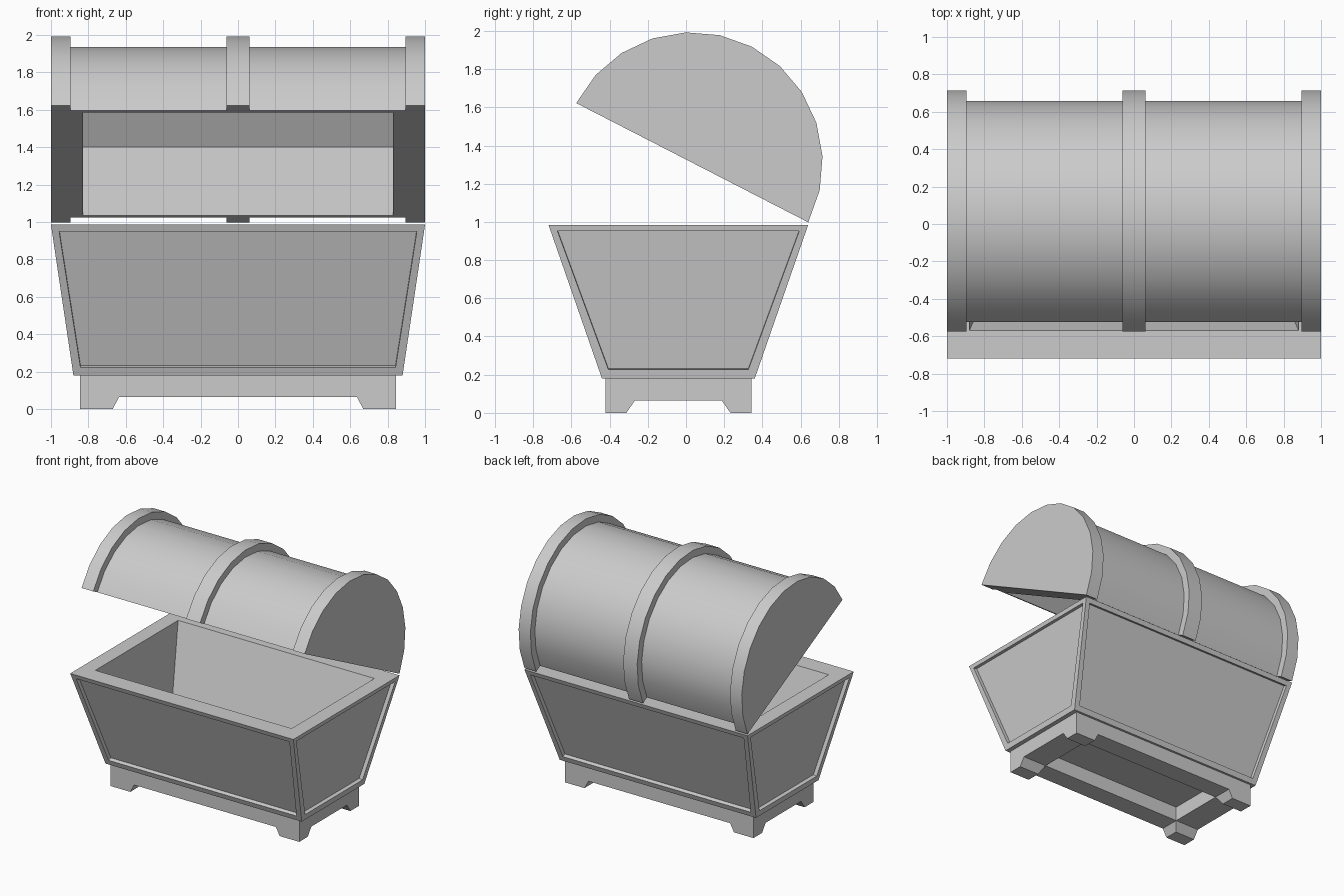
import bpy, bmesh, math

if "Cube" in bpy.data.objects:
    bpy.data.objects.remove(bpy.data.objects["Cube"])

YC = -0.04                       # body centre in y
HINGE_TILT = math.radians(27.2)  # slope of the open lid
LID_Y, LID_Z = 0.0325, 1.31      # middle of the lid chord


def finish(name, bm, smooth=False):
    bmesh.ops.recalc_face_normals(bm, faces=bm.faces)
    me = bpy.data.meshes.new(name)
    bm.to_mesh(me)
    bm.free()
    ob = bpy.data.objects.new(name, me)
    bpy.context.collection.objects.link(ob)
    if smooth:
        bpy.ops.object.select_all(action='DESELECT')
        ob.select_set(True)
        bpy.context.view_layer.objects.active = ob
        bpy.ops.object.shade_smooth_by_angle(angle=math.radians(25))
    return ob


def rect_loops(bm, loops, closed=False):
    """Skin a list of rectangles (half x, half y, z, centre x, centre y)."""
    rings = [[bm.verts.new((cx + sx * hx, cy + sy * hy, z))
              for sx, sy in ((-1, -1), (1, -1), (1, 1), (-1, 1))]
             for hx, hy, z, cx, cy in loops]
    bands = []
    pairs = list(zip(rings, rings[1:]))
    if closed:
        pairs.append((rings[-1], rings[0]))
    for a, b in pairs:
        bands.append([bm.faces.new((a[i], a[(i + 1) % 4], b[(i + 1) % 4], b[i]))
                      for i in range(4)])
    if not closed:
        bm.faces.new(rings[0][::-1])
        bm.faces.new(rings[-1])
    return bands


def lid_point(r, t):
    """Point (y, z) on the tilted lid arc; t = 0 at the hinge, pi at the front."""
    u, v = r * math.cos(t), r * math.sin(t)
    c, s = math.cos(HINGE_TILT), math.sin(HINGE_TILT)
    return (LID_Y + u * c + v * s, LID_Z - u * s + v * c)


def arc(r, n):
    return [lid_point(r, math.pi * i / n) for i in range(n + 1)]


def extrude_x(name, rows, x0, x1, smooth=True):
    """rows: one arc (solid half disc) or two matching arcs (half ring)."""
    bm = bmesh.new()
    if len(rows) == 1:
        polys = [rows[0]]
    else:
        polys = [rows[0] + rows[1][::-1]]
    ends = []
    for x in (x0, x1):
        ends.append([bm.verts.new((x, y, z)) for y, z in polys[0]])
    n = len(ends[0])
    for i in range(n):
        j = (i + 1) % n
        bm.faces.new((ends[0][i], ends[0][j], ends[1][j], ends[1][i]))
    bm.faces.new(ends[0][::-1])
    bm.faces.new(ends[1])
    return finish(name, bm, smooth)


# Tapered open body with recessed side panels
bm = bmesh.new()
bands = rect_loops(bm, [(0.88, 0.40, 0.18, 0, YC), (1.0, 0.68, 0.985, 0, YC),
                        (0.88, 0.53, 0.985, 0, YC), (0.775, 0.285, 0.28, 0, YC)])
bmesh.ops.recalc_face_normals(bm, faces=bm.faces)
bmesh.ops.inset_individual(bm, faces=bands[0], thickness=0.058)
bmesh.ops.inset_individual(bm, faces=bands[0], thickness=0.0005, depth=-0.03)
finish("chest_body", bm)

# Hollow base frame
bm = bmesh.new()
rect_loops(bm, [(0.845, 0.3825, 0.065, 0, YC), (0.845, 0.3825, 0.18, 0, YC),
                (0.635, 0.2275, 0.18, 0, YC), (0.635, 0.2275, 0.065, 0, YC)], closed=True)
finish("base_frame", bm)

# Four feet, flaring towards the frame on their inner sides
for sx, nx in ((-1, "left"), (1, "right")):
    for sy, ny in ((-1, "front"), (1, "back")):
        bm = bmesh.new()
        rect_loops(bm, [(wx / 2, wy / 2, z, sx * (0.845 - wx / 2),
                         YC + sy * (0.3825 - wy / 2))
                        for wx, wy, z in ((0.175, 0.11, 0), (0.21, 0.155, 0.065))])
        finish(f"foot_{ny}_{nx}", bm)

# Barrel lid, hollowed by a five-sided pocket
barrel = extrude_x("lid_barrel", [arc(0.625, 12)], -0.9, 0.9, smooth=False)
c, s = math.cos(HINGE_TILT), math.sin(HINGE_TILT)
inner = arc(0.6, 5)
drop = [(y - 0.1 * s, z - 0.1 * c) for y, z in (inner[0], inner[-1])]
pocket = extrude_x("pocket_cutter", [[drop[0]] + inner + [drop[1]]], -0.83, 0.83, smooth=False)
pocket.hide_render = True
mod = barrel.modifiers.new("pocket", 'BOOLEAN')
mod.operation, mod.object, mod.solver = 'DIFFERENCE', pocket, 'EXACT'
bpy.ops.object.select_all(action='DESELECT')
barrel.select_set(True)
bpy.context.view_layer.objects.active = barrel
bpy.ops.object.modifier_apply(modifier=mod.name)
bpy.data.objects.remove(pocket)
bpy.ops.object.shade_smooth_by_angle(angle=math.radians(25))

# Solid end caps and the middle band
extrude_x("lid_end_left", [arc(0.683, 12)], -1.0, -0.895)
extrude_x("lid_end_right", [arc(0.683, 12)], 0.895, 1.0)
extrude_x("lid_middle_band", [arc(0.683, 12), arc(0.622, 12)], -0.0625, 0.0625)
